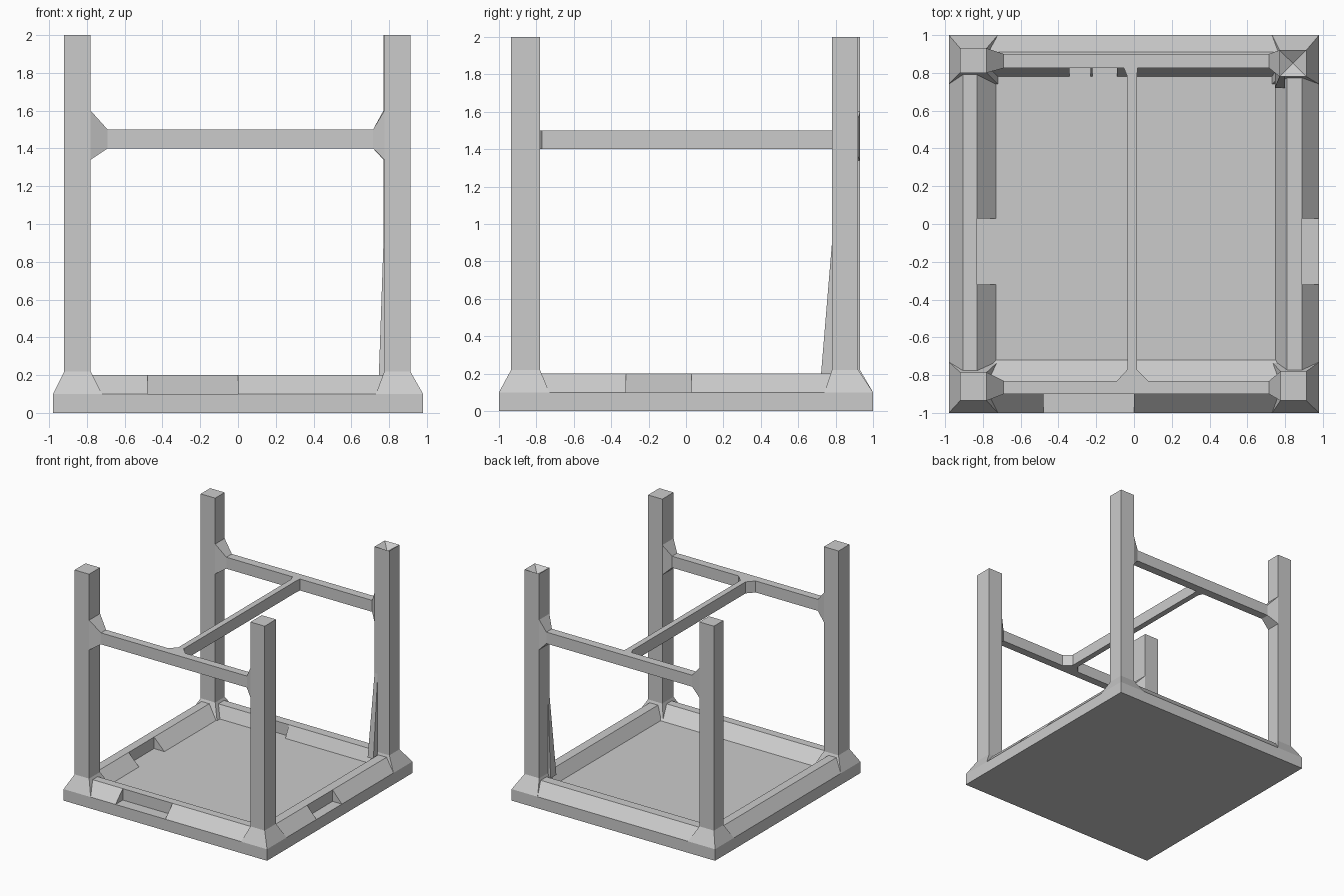
import bpy, bmesh
from itertools import product

if "Cube" in bpy.data.objects:
    bpy.data.objects.remove(bpy.data.objects["Cube"])


def finish(bm, name):
    bmesh.ops.recalc_face_normals(bm, faces=bm.faces)
    me = bpy.data.meshes.new(name)
    bm.to_mesh(me)
    bm.free()
    ob = bpy.data.objects.new(name, me)
    bpy.context.collection.objects.link(ob)
    return ob


def loft(name, lower, upper, axis=2, pit=False):
    """Block between two rectangles (u0, u1, v0, v1, position) along an axis."""
    bm = bmesh.new()
    rings = []
    for u0, u1, v0, v1, p in (lower, upper):
        ring = []
        for u, v in ((u0, v0), (u1, v0), (u1, v1), (u0, v1)):
            co = [u, v]
            co.insert(axis, p)
            ring.append(bm.verts.new(co))
        rings.append(ring)
    a, b = rings
    bm.faces.new(a[::-1])
    top = bm.faces.new(b)
    for i in range(4):
        j = (i + 1) % 4
        bm.faces.new((a[i], a[j], b[j], b[i]))
    if pit:
        bmesh.ops.inset_region(bm, faces=[top], thickness=0.035)
        centre = bmesh.ops.poke(bm, faces=[top])["verts"][0]
        centre.co.z -= 0.05
    return finish(bm, name)


def prism(name, profile, a, b, axis):
    """Sweep a (distance, height) profile along x (axis 0) or y (axis 1)."""
    bm = bmesh.new()
    ends = [[bm.verts.new((t, d, z) if axis == 0 else (d, t, z)) for d, z in profile]
            for t in (a, b)]
    bm.faces.new(ends[0])
    bm.faces.new(ends[1][::-1])
    n = len(profile)
    for i in range(n):
        j = (i + 1) % n
        bm.faces.new((ends[0][i], ends[0][j], ends[1][j], ends[1][i]))
    return finish(bm, name)


# Flat base slab
loft("base_slab", (-.98, .98, -1, 1, 0), (-.98, .98, -1, 1, .1))


# Sloped rims, with notches squared out of the outer or inner slope
def rim(name, axis, outer, outer_top, inner_top, inner, notches, length):
    t, pieces = -length, []
    for a, b, side in notches:
        pieces += [(t, a, None), (a, b, side)]
        t = b
    pieces.append((t, length, None))
    for k, (a, b, side) in enumerate(pieces):
        o = outer_top if side == "outer" else outer
        i = inner_top if side == "inner" else inner
        prism(f"{name}_{k}", [(o, .1), (outer_top, .2), (inner_top, .2), (i, .1)], a, b, axis)


rim("front_rim", 0, -1, -.9, -.83, -.72,
    [(-.48, -.34, "outer"), (-.34, -.23, "both"), (-.23, 0, "outer")] and
    [(-.48, 0, "outer")], .85)
rim("back_rim", 0, 1, .91, .83, .78, [(-.34, -.23, "inner"), (-.22, -.09, "inner")], .85)
rim("left_rim", 1, -.98, -.905, -.83, -.73, [(-.32, .03, "inner")], .85)
rim("right_rim", 1, .98, .89, .81, .75, [(-.32, .03, "outer")], .85)

# Legs, flared feet and bar brackets
legs = {
    "back_left": (-.92, -.78, .80, .93), "back_right": (.77, .912, .78, .92),
    "front_left": (-.92, -.78, -.935, -.785), "front_right": (.775, .912, -.935, -.78),
}
for name, (x0, x1, y0, y1) in legs.items():
    right, back = x0 > 0, y0 > 0
    loft(name + "_leg", (x0, x1, y0, y1, .15), (x0, x1, y0, y1, 2),
         pit=name == "back_right")
    fx = (.73, .98) if right else (-.98, -.72)
    fy = (.74, 1) if back else (-1, -.73)
    loft(name + "_foot", (*fx, *fy, .1), (x0, x1, y0, y1, .22))
    by = (.825, .9) if back else (-.9, -.83)
    wall, tip = (x0, .715) if right else (x1, -.69)
    loft(name + "_bracket", (y0, y1, 1.34, 1.6, wall), (*by, 1.4, 1.5, tip), axis=0)

# Web filling the corner by the back right leg
loft("back_right_web", (.745, .8, .72, .80, .18), (.77, .8, .78, .80, .9))

# Horizontal bars: front, back and centre
loft("front_bar", (-.9, -.83, 1.4, 1.5, -.72), (-.9, -.83, 1.4, 1.5, .73), axis=0)
loft("back_bar", (.825, .9, 1.4, 1.5, -.72), (.825, .9, 1.4, 1.5, .73), axis=0)
loft("centre_bar", (-.035, .015, 1.4, 1.5, -.84), (-.035, .015, 1.4, 1.5, .84), axis=1)
loft("centre_bar_front_flare", (-.095, .08, 1.4, 1.5, -.835), (-.035, .015, 1.4, 1.5, -.77), axis=1)
loft("centre_bar_back_flare", (-.035, .015, 1.4, 1.5, .78), (-.055, .02, 1.4, 1.5, .83), axis=1)
